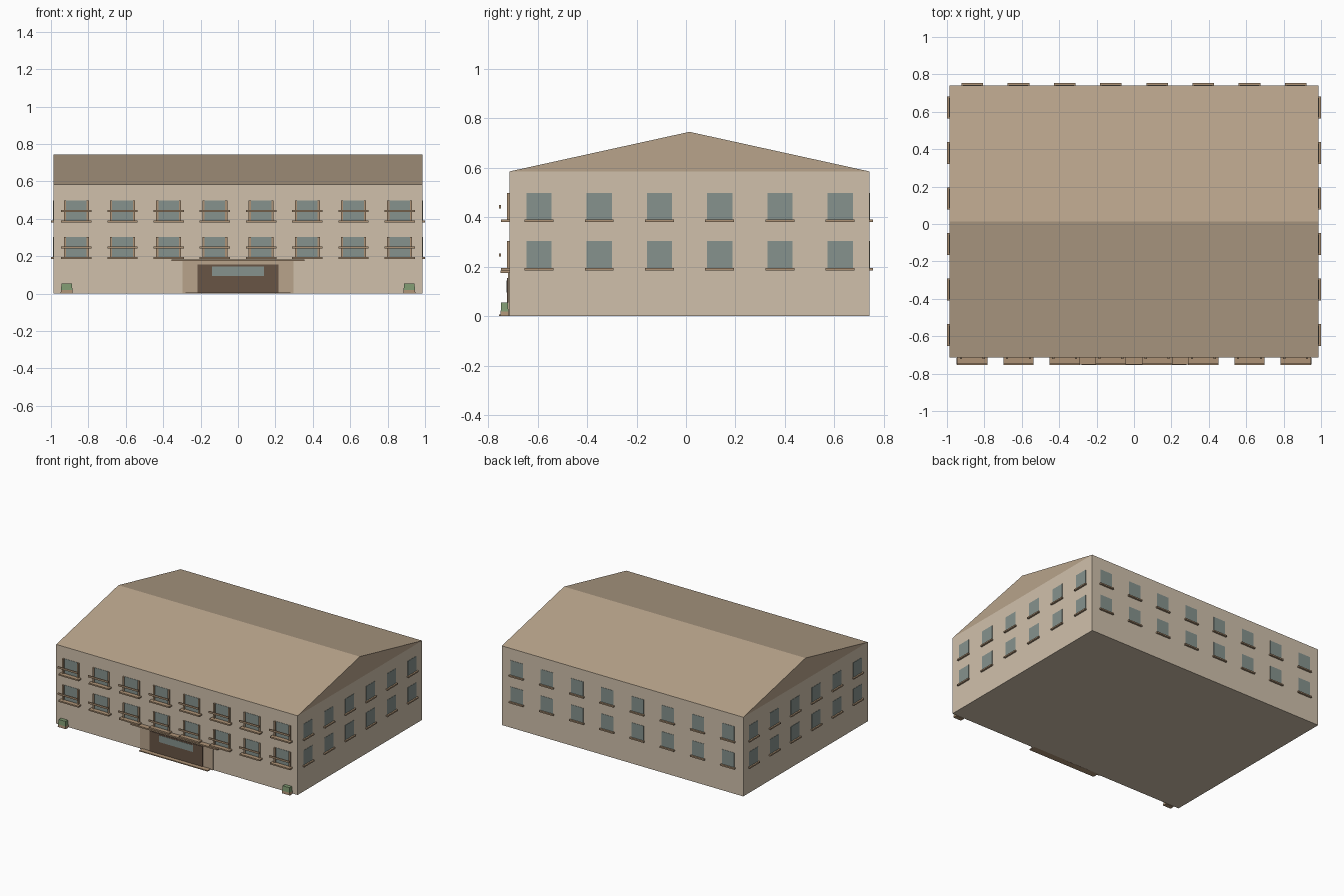
import bpy, bmesh

if "Cube" in bpy.data.objects:
    bpy.data.objects.remove(bpy.data.objects["Cube"])

X, Y0, Y1, EAVE, RIDGE = 0.987, -0.713, 0.741, 0.585, 0.745


def material(name, rgb):
    m = bpy.data.materials.new(name)
    m.diffuse_color = (*rgb, 1)
    m.use_nodes = True
    m.node_tree.nodes["Principled BSDF"].inputs["Base Color"].default_value = m.diffuse_color
    return m


WALL = material("wall_plaster", (0.63, 0.53, 0.41))
ROOF = material("roof_tan", (0.48, 0.37, 0.26))
TRIM = material("trim_tan", (0.42, 0.29, 0.18))
GLASS = material("window_glass", (0.24, 0.29, 0.27))
DOOR = material("door_brown", (0.14, 0.09, 0.06))
GREEN = material("planter_green", (0.22, 0.33, 0.17))


def finish(name, bm, mat):
    bmesh.ops.recalc_face_normals(bm, faces=bm.faces)
    me = bpy.data.meshes.new(name)
    bm.to_mesh(me)
    bm.free()
    me.materials.append(mat)
    ob = bpy.data.objects.new(name, me)
    bpy.context.collection.objects.link(ob)
    return ob


def box(name, x, y, z, mat, taper=1.0):
    """Box from (min, max) ranges; taper scales the top."""
    bm = bmesh.new()
    for v in bmesh.ops.create_cube(bm, size=1)["verts"]:
        k = taper if v.co.z > 0 else 1.0
        v.co = (sum(x) / 2 + v.co.x * k * (x[1] - x[0]),
                sum(y) / 2 + v.co.y * k * (y[1] - y[0]),
                sum(z) / 2 + v.co.z * (z[1] - z[0]))
    return finish(name, bm, mat)


def span(c, w):
    return (c - w / 2, c + w / 2)


# main block
box("walls", (-X, X), (Y0, Y1), (0, EAVE), WALL)

# gable roof: triangle profile swept along x
bm = bmesh.new()
profile = [(Y0, EAVE), (Y1, EAVE), ((Y0 + Y1) / 2, RIDGE)]
face = bm.faces.new([bm.verts.new((-X, y, z)) for y, z in profile])
ext = bmesh.ops.extrude_face_region(bm, geom=[face])["geom"]
bmesh.ops.translate(bm, vec=(2 * X, 0, 0),
                    verts=[g for g in ext if isinstance(g, bmesh.types.BMVert)])
bm.faces.ensure_lookup_table()
finish("gable_roof", bm, ROOF)

for base in (0.193, 0.388):
    wz, sz = (base, base + 0.11), (base - 0.008, base + 0.002)

    # front and back windows
    for i in range(8):
        cx = (i - 3.5) * 0.247
        box("front_window", span(cx, 0.11), (Y0 - 0.002, Y0 + 0.01), wz, GLASS)
        box("balcony_slab", span(cx, 0.163), (-0.747, Y0 + 0.01), sz, TRIM)
        box("balcony_rail", span(cx, 0.163), (-0.755, -0.747),
            span(base + 0.054, 0.013), TRIM)
        for s in (-1, 1):
            box("window_post", span(cx + s * 0.061, 0.012),
                (Y0 - 0.010, Y0 + 0.01), wz, TRIM)
        box("back_window", span(cx, 0.10), (Y1 - 0.01, Y1 + 0.002), wz, GLASS)
        box("back_sill", span(cx, 0.115), (Y1 - 0.01, 0.755), sz, TRIM)

    # side windows
    for i in range(6):
        cy = 0.0145 + (i - 2.5) * 0.2435
        for s in (-1, 1):
            box("side_window", span(s * (X - 0.004), 0.012), span(cy, 0.102), wz, GLASS)
            box("side_sill", span(s * (X + 0.0015), 0.023), span(cy, 0.117), sz, TRIM)

# entrance
box("entrance_surround", (-0.298, 0.298), (Y0 - 0.006, Y0 + 0.01), (0, 0.175), ROOF)
box("entrance_door", (-0.217, 0.217), (Y0 - 0.010, Y0 + 0.01), (0, 0.155), DOOR)
box("door_glass", (-0.14, 0.14), (Y0 - 0.012, Y0 + 0.01), (0.095, 0.145), GLASS)
box("entrance_canopy", (-0.355, 0.355), (-0.75, Y0 + 0.01), (0.174, 0.184), TRIM)
box("entrance_step", (-0.28, 0.28), (-0.755, Y0 + 0.01), (0, 0.007), TRIM)

# corner planters
for s in (-1, 1):
    box("planter_box", span(s * 0.916, 0.066), (-0.75, -0.717), (0, 0.02), TRIM, 0.92)
    box("planter_shrub", span(s * 0.916, 0.062), (-0.749, -0.718), (0.019, 0.055), GREEN, 0.88)
